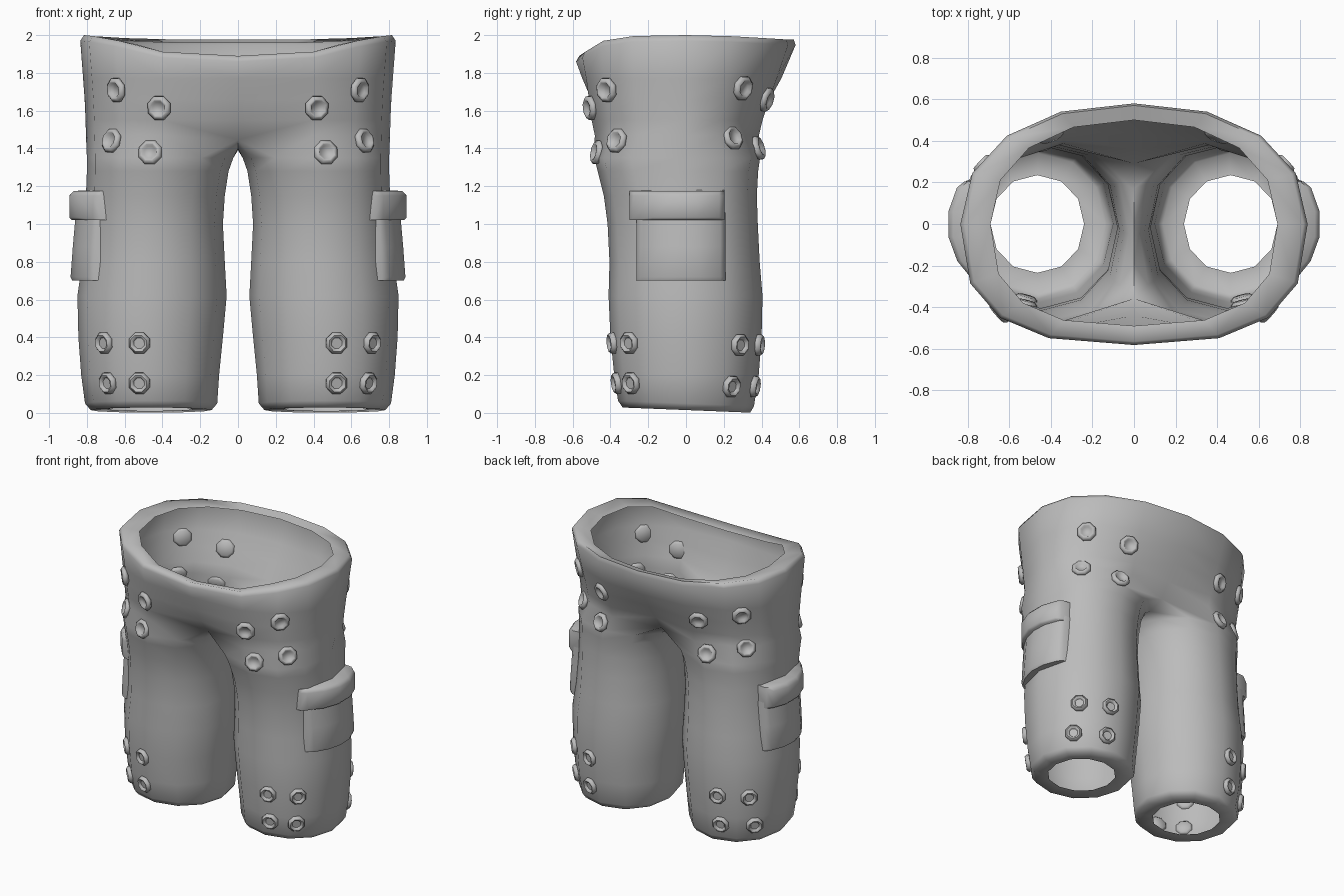
import bpy, bmesh, math
from mathutils import Vector
from mathutils.bvhtree import BVHTree

if "Cube" in bpy.data.objects:
    bpy.data.objects.remove(bpy.data.objects["Cube"])

cloth = bpy.data.materials.new("grey cloth")
cloth.diffuse_color = (0.5, 0.5, 0.5, 1)
cloth.use_nodes = True
cloth.node_tree.nodes["Principled BSDF"].inputs["Base Color"].default_value = cloth.diffuse_color


def finish(bm, name, angle):
    """Turn a right-hand half into a mirrored, smooth-shaded object."""
    me = bpy.data.meshes.new(name)
    bm.to_mesh(me)
    bm.free()
    me.materials.append(cloth)
    ob = bpy.data.objects.new(name, me)
    bpy.context.collection.objects.link(ob)
    m = ob.modifiers.new("Mirror", 'MIRROR')
    m.merge_threshold = 0.002
    bpy.ops.object.select_all(action='DESELECT')
    bpy.context.view_layer.objects.active = ob
    ob.select_set(True)
    bpy.ops.object.modifier_apply(modifier="Mirror")
    bpy.ops.object.shade_smooth_by_angle(angle=math.radians(angle))
    return ob


def bridge(bm, low, high, closed=False):
    n = len(low)
    for i in range(n if closed else n - 1):
        j = (i + 1) % n
        bm.faces.new((low[i], low[j], high[j], high[i]))


def power(v, e):
    return math.copysign(abs(v) ** e, v)


# ---- trouser shell: closed leg rings, then open half loops up to the waist
bm = bmesh.new()


def leg_ring(z, xi, xo, yf, yb, e=0.96, tilt=0.0):
    cx, rx, cy, ry = (xi + xo) / 2, (xo - xi) / 2, (yf + yb) / 2, (yb - yf) / 2
    ring = []
    for k in range(-4, 8):
        a = math.radians(30 * k)
        y = cy + ry * power(round(math.sin(a), 6), e)
        ring.append(bm.verts.new((cx + rx * power(round(math.cos(a), 6), e), y, z - tilt * y)))
    return ring


def half_loop(zs, rx, yf, yb, dip=0.0):
    loop = []
    for k in range(-4, 5):
        a = math.radians(22.5 * k)
        e = 0.9 if k > 0 else 0.74          # squarer at the front
        y = abs(math.sin(a)) ** e * (yb if k > 0 else yf)
        if abs(k) == 4:
            y *= 1 - dip
        x = 0 if abs(k) == 4 else rx * math.cos(a) ** e
        loop.append(bm.verts.new((x, y, zs[k + 4])))
    return loop


legs = [
    (0.020, 0.24, 0.69, -0.235, 0.235, 0.96, 0.04),   # inner edge of the turned hem
    (0.015, 0.14, 0.78, -0.335, 0.340, 0.96, 0.04),
    (0.050, 0.11, 0.81, -0.360, 0.360, 0.96, 0.04),
    (0.200, 0.10, 0.83, -0.380, 0.385),
    (0.400, 0.08, 0.845, -0.400, 0.400),
    (0.620, 0.06, 0.85, -0.410, 0.405),
    (0.800, 0.07, 0.825, -0.405, 0.390),
    (1.000, 0.08, 0.81, -0.415, 0.380, 0.94),
    (1.150, 0.07, 0.805, -0.435, 0.375, 0.91),
    (1.280, 0.05, 0.80, -0.468, 0.382, 0.87),
    (1.350, 0.025, 0.80, -0.485, 0.392, 0.84),
]
rings = [leg_ring(*r) for r in legs]
for a, b in zip(rings, rings[1:]):
    bridge(bm, a, b, True)

rim = [1.89, 1.912, 1.970, 1.995, 2.0, 1.994, 1.984, 1.977, 1.977]
loops = [
    half_loop([1.445] + [1.47] * 7 + [1.445], 0.805, -0.512, 0.415, 0.30),
    half_loop([1.55] * 9, 0.807, -0.53, 0.435, 0.17),
    half_loop([1.66] * 9, 0.812, -0.545, 0.475, 0.08),
    half_loop([1.77] * 9, 0.82, -0.56, 0.515, 0.02),
    half_loop([z - 0.03 for z in rim], 0.835, -0.582, 0.58),
    half_loop(rim, 0.815, -0.565, 0.57),
    half_loop([z - 0.02 for z in rim], 0.69, -0.49, 0.50),
]
bridge(bm, rings[-1][:9], loops[0])
for a, b in zip(loops, loops[1:]):
    bridge(bm, a, b)

# crotch arch along the centre seam
seam = [bm.verts.new((0, y, z)) for y, z in ((0.17, 1.40), (0, 1.39), (-0.19, 1.40))]
top = rings[-1]
bridge(bm, top[8:] + [top[0]], [loops[0][8]] + seam + [loops[0][0]])
bm.normal_update()
tree = BVHTree.FromBMesh(bm)
finish(bm, "trouser_shell", 75)


# ---- side pockets: slabs wrapped round the outside of the leg
def wrapped_slab(name, y0, y1, rows):
    bm = bmesh.new()
    a0, a1 = math.asin(y0 / 0.395), math.asin(y1 / 0.395)
    cols = [(0, None), (0, 0.75), (0.06, 1), (0.28, 1), (0.5, 1),
            (0.72, 1), (0.94, 1), (1, 0.75), (1, None)]
    grid = []
    for z, d in rows:
        line = []
        for t, f in cols:
            a = a0 + (a1 - a0) * t
            off = -0.05 if f is None else d * f
            line.append(bm.verts.new((0.45 + (0.36 + off) * math.cos(a),
                                      0.395 * math.sin(a), z)))
        grid.append(line)
    for a, b in zip(grid, grid[1:]):
        bridge(bm, a, b)
    finish(bm, name, 60)


wrapped_slab("pocket_body", -0.262, 0.208,
             [(0.70, -0.05), (0.70, 0.068), (0.72, 0.078), (0.88, 0.066), (1.06, 0.05)])
wrapped_slab("pocket_flap", -0.30, 0.205,
             [(1.02, -0.05), (1.02, 0.075), (1.035, 0.088), (1.15, 0.088),
              (1.175, 0.065), (1.18, -0.05)])

# ---- eight-sided eyelet rivets seated on the cloth, front (-1) and back (1)
spots = {
    -1: [(0.415, 1.615), (0.64, 1.71), (0.463, 1.378), (0.665, 1.44),
         (0.52, 0.37), (0.705, 0.37), (0.52, 0.158), (0.685, 0.158)],
    1: [(0.40, 1.66), (0.67, 1.72), (0.44, 1.40), (0.67, 1.455),
        (0.53, 0.36), (0.72, 0.36), (0.54, 0.14), (0.735, 0.14)],
}
profile = [(0.045, -0.014), (0.06, 0.0), (0.06, 0.014), (0.047, 0.028),
           (0.038, 0.026), (0.030, 0.012)]
bm = bmesh.new()
for side, places in spots.items():
    for x, z in places:
        hit, normal, _, _ = tree.ray_cast(Vector((x, 2 * side, z)), Vector((0, -side, 0)))
        if hit is None:
            continue
        if normal.y * side < 0:
            normal = -normal
        u = normal.cross(Vector((0, 0, 1))).normalized()
        v = normal.cross(u)
        size = 1.12 if z > 1 else 1.0
        prev = first = None
        for r, h in profile:
            ring = []
            for i in range(8):
                a = math.radians(45 * i + 22.5)
                ring.append(bm.verts.new(hit + normal * h + (u * math.cos(a)
                                         + v * math.sin(a)) * r * size))
            if prev:
                bridge(bm, prev, ring, True)
            first = first or ring
            prev = ring
        bm.faces.new(first[::-1])
        bm.faces.new(prev)
bmesh.ops.recalc_face_normals(bm, faces=bm.faces)
finish(bm, "rivets", 60)
